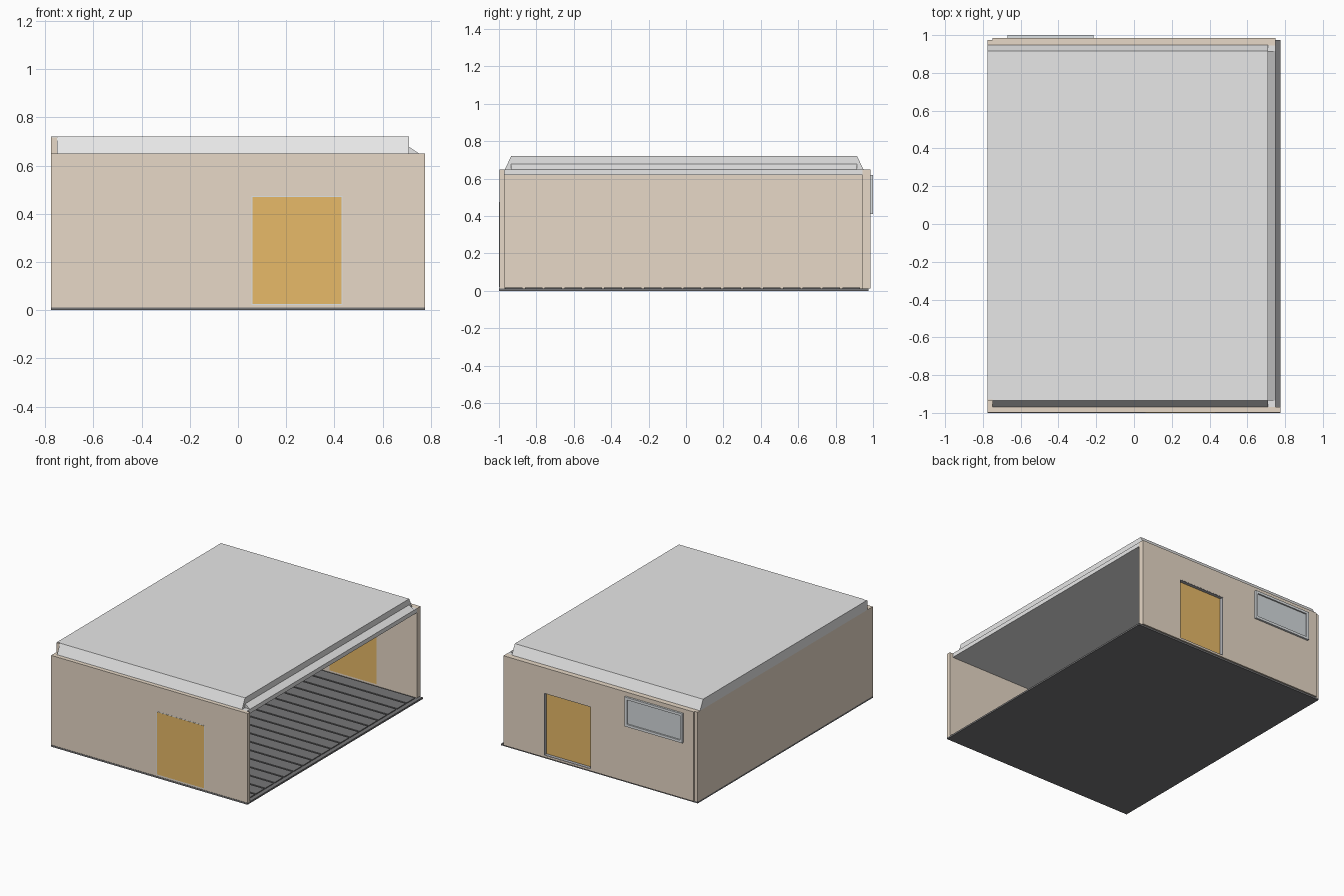
import bpy

if "Cube" in bpy.data.objects:
    bpy.data.objects.remove(bpy.data.objects["Cube"], do_unlink=True)


def material(name, r, g, b):
    m = bpy.data.materials.new(name)
    m.use_nodes = True
    m.diffuse_color = (r, g, b, 1)
    node = next(n for n in m.node_tree.nodes if n.type == "BSDF_PRINCIPLED")
    node.inputs["Base Color"].default_value = (r, g, b, 1)
    return m


TAN = material("tan_plaster", 0.80, 0.69, 0.57)
ROOF = material("roof_grey", 0.80, 0.80, 0.80)
FLOOR = material("floor_charcoal", 0.18, 0.18, 0.185)
WOOD = material("door_wood", 0.80, 0.49, 0.14)
FRAME = material("frame_grey", 0.74, 0.77, 0.79)
GLASS = material("window_glass", 0.66, 0.70, 0.72)
JAMB = material("jamb_grey", 0.45, 0.45, 0.47)


def prism(name, mat, profile, axis, lo, hi):
    """Extrude a 2D profile along the x axis (profile y,z) or y axis (profile x,z)."""
    def place(p, d):
        return (d, p[0], p[1]) if axis == "x" else (p[0], d, p[1])
    n = len(profile)
    verts = [place(p, lo) for p in profile] + [place(p, hi) for p in profile]
    faces = [tuple(range(n)), tuple(range(2 * n - 1, n - 1, -1))]
    faces += [(i, i + n, (i + 1) % n + n, (i + 1) % n) for i in range(n)]
    if axis == "x":
        faces = [f[::-1] for f in faces]
    mesh = bpy.data.meshes.new(name)
    mesh.from_pydata(verts, [], faces)
    mesh.materials.append(mat)
    ob = bpy.data.objects.new(name, mesh)
    bpy.context.collection.objects.link(ob)
    return ob


def box(name, mat, x, y, z):
    rect = [(x[0], z[0]), (x[1], z[0]), (x[1], z[1]), (x[0], z[1])]
    return prism(name, mat, rect, "y", *y)


def border(name, mat, x, y, z, t):
    """Four bars just inside a rectangle."""
    box(name + "_right", mat, (x[0], x[0] + t), y, z)
    box(name + "_left", mat, (x[1] - t, x[1]), y, z)
    box(name + "_bottom", mat, (x[0] + t, x[1] - t), y, (z[0], z[0] + t))
    box(name + "_top", mat, (x[0] + t, x[1] - t), y, (z[1] - t, z[1]))


# Floor slab with narrow raised slats
BASE, TOP = 0.012, 0.65
box("floor_slab", FLOOR, (-0.775, 0.775), (-1, 0.975), (0, BASE))
SLATS = 18
step = 1.91 / SLATS
for i in range(SLATS):
    y = -0.968 + i * step
    box(f"floor_slat_{i + 1}", FLOOR, (-0.75, 0.745), (y, y + step - 0.012), (BASE, 0.018))

# Walls; the +x side stays open
box("front_wall", TAN, (-0.775, 0.775), (-0.998, -0.97), (BASE, TOP))
box("right_wall", TAN, (-0.775, -0.75), (-0.97, 0.975), (BASE, TOP))

# Back wall built around the door opening
DOOR_X, DOOR_Z = (0.06, 0.43), (0.025, 0.47)
BACK = (0.945, 0.986)
box("back_wall_window_side", TAN, (-0.75, DOOR_X[0]), BACK, (BASE, TOP))
box("back_wall_end", TAN, (DOOR_X[1], 0.75), BACK, (BASE, TOP))
box("back_wall_lintel", TAN, DOOR_X, BACK, (DOOR_Z[1], TOP))
box("back_door_sill", TAN, DOOR_X, BACK, (BASE, DOOR_Z[0]))
box("back_door", WOOD, DOOR_X, (0.945, 0.962), DOOR_Z)
border("back_door_jamb", JAMB, DOOR_X, (0.962, 0.985), DOOR_Z, 0.003)

# Front door, flush with a thin pale edge
E = 0.004
box("front_door_edge", FRAME, (DOOR_X[0] - E, DOOR_X[1] + E), (-0.999, -0.998),
    (DOOR_Z[0] - E, DOOR_Z[1] + E))
box("front_door", WOOD, DOOR_X, (-1, -0.999), DOOR_Z)

# Back window
WIN_X, WIN_Z = (-0.67, -0.215), (0.41, 0.62)
border("window_frame", FRAME, WIN_X, (0.986, 1), WIN_Z, 0.018)
box("window_glass", GLASS, (WIN_X[0] + 0.018, WIN_X[1] - 0.018), (0.986, 0.99),
    (WIN_Z[0] + 0.018, WIN_Z[1] - 0.018))

# Roof: ceiling slab, sloped-end top and edge pieces
RIDGE = 0.72
box("ceiling_slab", ROOF, (-0.75, 0.75), (-0.97, 0.945), (0.62, TOP))
prism("roof_top", ROOF, [(-0.968, TOP), (0.948, TOP), (0.915, RIDGE), (-0.935, RIDGE)],
      "x", -0.75, 0.71)
prism("roof_right_fascia", ROOF, [(-0.93, TOP), (0.948, TOP), (0.915, RIDGE), (-0.93, RIDGE)],
      "x", -0.775, -0.75)
box("roof_fascia_cap", TAN, (-0.775, -0.75), (-0.936, -0.93), (TOP, RIDGE - 0.003))
prism("roof_left_drip_edge", ROOF, [(0.71, TOP), (0.75, TOP), (0.71, 0.677)],
      "y", -0.935, 0.915)
